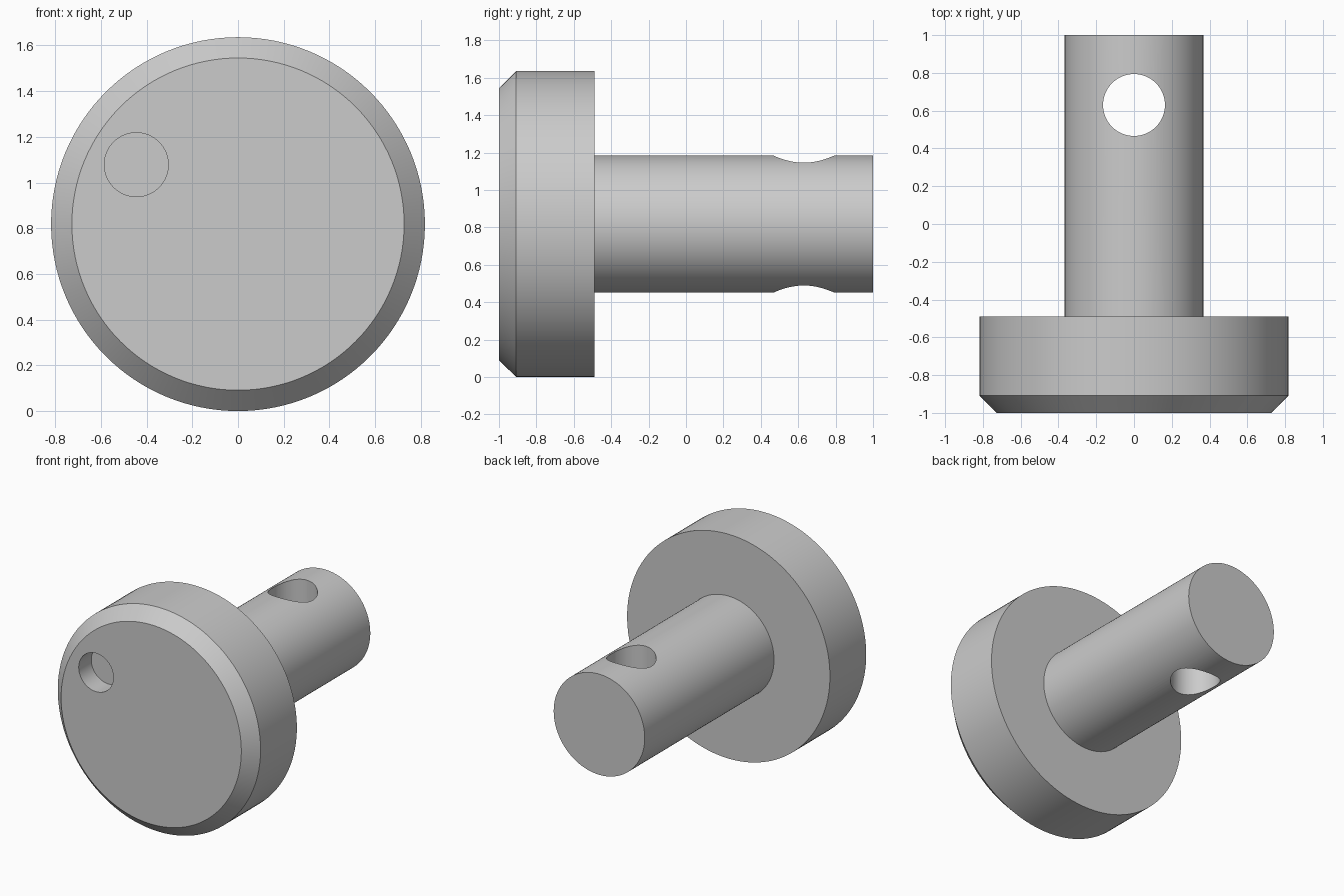
import bpy
import bmesh
import math
from mathutils import Matrix

cube = bpy.data.objects.get("Cube")
if cube:
    bpy.data.objects.remove(cube, do_unlink=True)

AXIS_Z = 0.818
SEGMENTS = 128

grey = bpy.data.materials.new("plain grey")
grey.use_nodes = True
colour = (0.6, 0.6, 0.6, 1)
grey.diffuse_color = colour
grey.node_tree.nodes["Principled BSDF"].inputs["Base Color"].default_value = colour


def lathe(name, profile):
    """Revolve (radius, y) points around the pin's long axis."""
    bm = bmesh.new()
    rings = []
    for radius, y in profile:
        ring = []
        for i in range(SEGMENTS):
            a = math.tau * i / SEGMENTS
            ring.append(bm.verts.new((radius * math.cos(a), y, AXIS_Z + radius * math.sin(a))))
        rings.append(ring)
    for lower, upper in zip(rings, rings[1:]):
        for i in range(SEGMENTS):
            j = (i + 1) % SEGMENTS
            bm.faces.new((lower[i], lower[j], upper[j], upper[i]))
    bm.faces.new(rings[0])
    bm.faces.new(rings[-1])
    bmesh.ops.recalc_face_normals(bm, faces=bm.faces)
    mesh = bpy.data.meshes.new(name)
    bm.to_mesh(mesh)
    bm.free()
    mesh.materials.append(grey)
    obj = bpy.data.objects.new(name, mesh)
    bpy.context.collection.objects.link(obj)
    return obj


def drill(target, name, radius, depth, matrix):
    """Subtract a cylinder, then discard the cutter."""
    bm = bmesh.new()
    bmesh.ops.create_cone(bm, cap_ends=True, segments=64, radius1=radius,
                          radius2=radius, depth=depth, matrix=matrix)
    mesh = bpy.data.meshes.new(name)
    bm.to_mesh(mesh)
    bm.free()
    mesh.materials.append(grey)
    cutter = bpy.data.objects.new(name, mesh)
    cutter.hide_render = True
    bpy.context.collection.objects.link(cutter)
    mod = target.modifiers.new(name, "BOOLEAN")
    mod.operation = "DIFFERENCE"
    mod.solver = "EXACT"
    mod.object = cutter
    bpy.context.view_layer.objects.active = target
    bpy.ops.object.modifier_apply(modifier=name)
    bpy.data.objects.remove(cutter, do_unlink=True)


# Chamfered head and shaft as one turned solid
pin = lathe("headed_pin", [(0.727, -1), (0.818, -0.908), (0.818, -0.49),
                           (0.367, -0.49), (0.367, 1)])

# Cross hole through the shaft
drill(pin, "cross_hole", 0.164, 2, Matrix.Translation((0, 0.63, AXIS_Z)))

# Shallow blind hole in the head's front face
drill(pin, "blind_hole", 0.14, 0.29,
      Matrix.Translation((-0.445, -1, 1.078)) @ Matrix.Rotation(math.pi / 2, 4, "X"))

# Smooth round walls, crisp edges
bpy.ops.object.select_all(action="DESELECT")
pin.select_set(True)
bpy.context.view_layer.objects.active = pin
bpy.ops.object.shade_smooth_by_angle(angle=math.radians(30))
